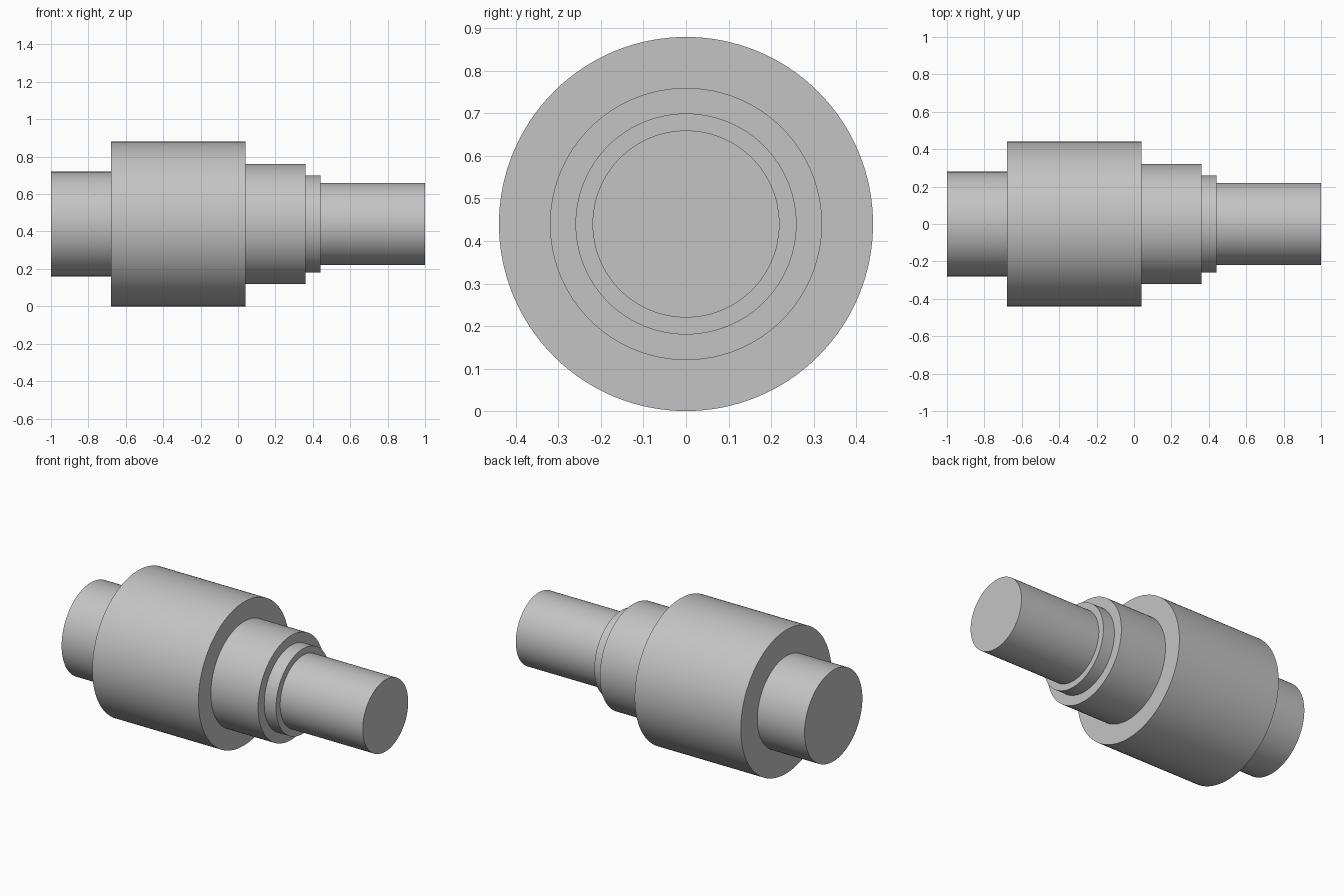
import bpy
import bmesh
import math
from mathutils import Vector

cube = bpy.data.objects.get("Cube")
if cube:
    bpy.data.objects.remove(cube, do_unlink=True)

steel = bpy.data.materials.new("grey_steel")
steel.use_nodes = True
GREY = (0.55, 0.55, 0.55, 1.0)
steel.diffuse_color = GREY
steel.node_tree.nodes["Principled BSDF"].inputs["Base Color"].default_value = GREY

AXIS_HEIGHT = 0.44
SEGMENTS = 128

# Shaft sections from the model's right to its left: start x, end x, radius
sections = [
    (-1.0, -0.68, 0.28),   # short journal
    (-0.68, 0.04, 0.44),   # main body
    (0.04, 0.36, 0.32),    # shoulder
    (0.36, 0.44, 0.26),    # collar
    (0.44, 1.0, 0.22),     # long journal
]

# Stepped half profile, revolved about the x axis
profile = [(sections[0][0], 0)]
for start, end, radius in sections:
    profile += [(start, radius), (end, radius)]
profile.append((sections[-1][1], 0))

bm = bmesh.new()
verts = [bm.verts.new((x, 0, r)) for x, r in profile]
edges = [bm.edges.new(pair) for pair in zip(verts, verts[1:])]
bmesh.ops.spin(bm, geom=verts + edges, cent=(0, 0, 0), axis=(1, 0, 0),
               angle=math.tau, steps=SEGMENTS, use_merge=True)
bmesh.ops.remove_doubles(bm, verts=bm.verts, dist=0.0001)
bmesh.ops.recalc_face_normals(bm, faces=bm.faces)
bmesh.ops.translate(bm, verts=bm.verts, vec=Vector((0, 0, AXIS_HEIGHT)))

mesh = bpy.data.meshes.new("stepped_shaft")
bm.to_mesh(mesh)
bm.free()
mesh.materials.append(steel)
shaft = bpy.data.objects.new("stepped_shaft", mesh)
bpy.context.collection.objects.link(shaft)

# Smooth round walls with crisp shoulders
bpy.ops.object.select_all(action='DESELECT')
shaft.select_set(True)
bpy.context.view_layer.objects.active = shaft
bpy.ops.object.shade_smooth_by_angle(angle=math.radians(30))
